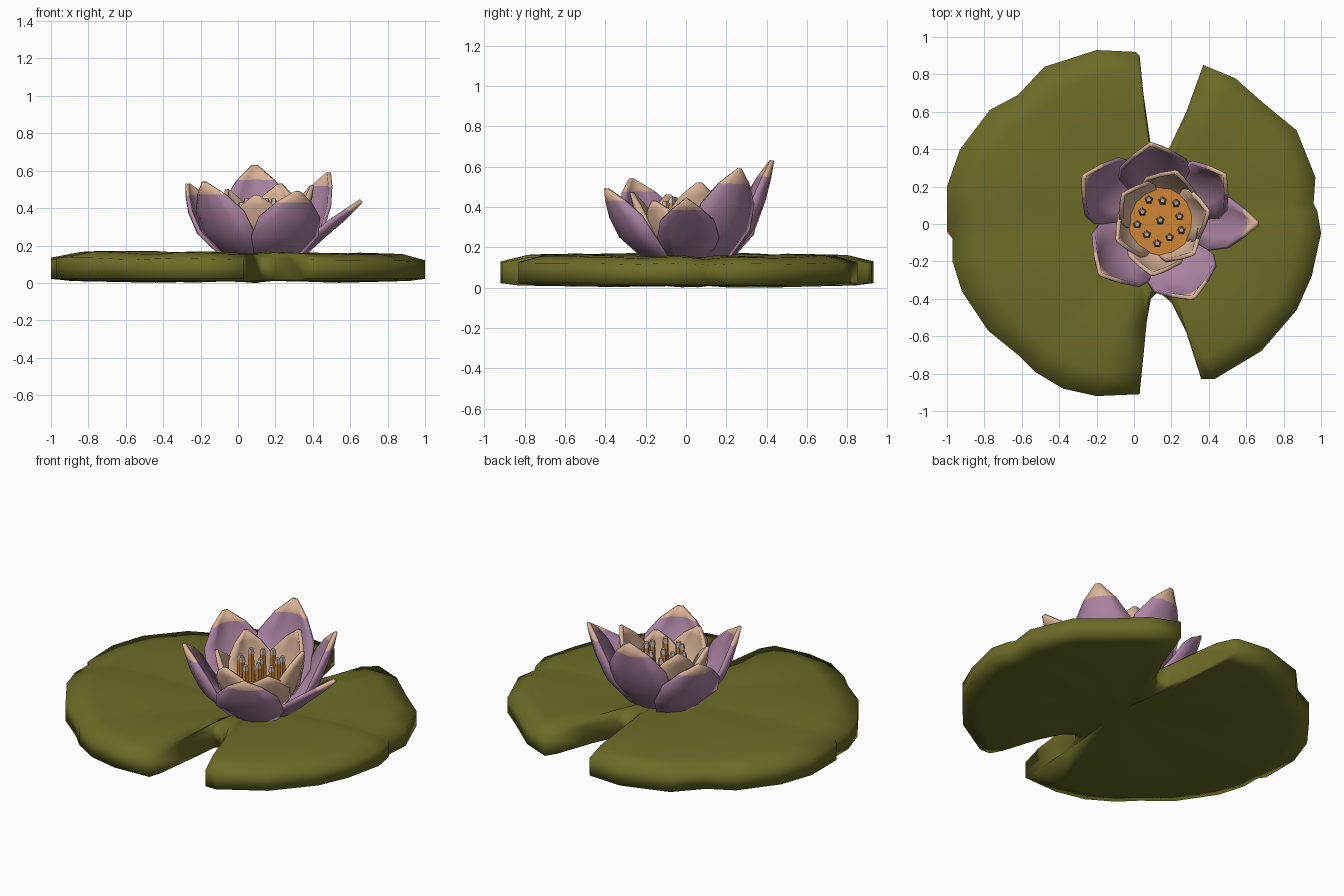
import bpy, bmesh, math
from mathutils import Vector

if "Cube" in bpy.data.objects:
    bpy.data.objects.remove(bpy.data.objects["Cube"])

def mat(name, rgb):
    m = bpy.data.materials.new(name)
    m.diffuse_color = (*rgb, 1)
    m.use_nodes = True
    m.node_tree.nodes["Principled BSDF"].inputs["Base Color"].default_value = m.diffuse_color
    return m

GREEN = mat("olive_green", (0.15, 0.15, 0.02))
PURPLE = mat("mauve", (0.41, 0.23, 0.36))
BEIGE = mat("pale_peach", (0.70, 0.45, 0.31))
ORANGE = mat("orange", (0.62, 0.24, 0.035))
PALE = mat("pale_grey", (0.52, 0.44, 0.38))

def finish(bm, name, mats, angle=None):
    bmesh.ops.recalc_face_normals(bm, faces=bm.faces)
    for f in bm.faces:
        f.smooth = True
    me = bpy.data.meshes.new(name)
    bm.to_mesh(me)
    bm.free()
    for m in mats:
        me.materials.append(m)
    if angle:
        me.set_sharp_from_angle(angle=math.radians(angle))
    ob = bpy.data.objects.new(name, me)
    bpy.context.collection.objects.link(ob)
    return ob

# Lily pad: outline with two notches, lofted from the hub to the rim and under
HUB = Vector((0.12, 0))
outline = [(0.03, 0.90), (0.01, 0.92), (-0.2, 0.93), (-0.48, 0.84), (-0.62, 0.69), (-0.77, 0.61),
           (-0.93, 0.40), (-1.0, 0.20), (-1.0, -0.04), (-0.97, -0.08), (-0.97, -0.20),
           (-0.92, -0.36), (-0.78, -0.57), (-0.62, -0.70), (-0.53, -0.79),
           (-0.38, -0.88), (-0.2, -0.92), (0.03, -0.91), (0.05, -0.62),
           (0.09, -0.40), (0.13, -0.36), (0.20, -0.42), (0.28, -0.58), (0.36, -0.83),
           (0.43, -0.83), (0.68, -0.68), (0.87, -0.46), (0.95, -0.28), (1.0, -0.05),
           (0.98, 0.07), (0.96, 0.11), (0.97, 0.25), (0.87, 0.50), (0.70, 0.64), (0.54, 0.78),
           (0.37, 0.85), (0.28, 0.60), (0.19, 0.41), (0.13, 0.36), (0.09, 0.42), (0.05, 0.70)]
folds = [-100, -60, -22, 8, 38, 95, 140, 181, 228, 260]   # radial creases, degrees

def fold(p):
    a = math.degrees(math.atan2(p.y, p.x))
    if a < -100:
        a += 360
    for lo, hi in zip(folds, folds[1:]):
        if lo <= a < hi:
            return math.sin(math.pi * (a - lo) / (hi - lo))
    return 0.5

# (share of the radius, height, crease height)
rings = [(0.3, 0.145, 0.006), (0.6, 0.153, 0.015), (0.86, 0.145, 0.018), (1.0, 0.118, 0.012),
         (1.0, 0.022, 0), (0.9, 0.010, 0), (0.5, 0.0, 0.012)]
bm = bmesh.new()
loops = []
for k, z, amp in rings:
    loop = []
    for q in outline:
        d = Vector(q) - HUB
        p = HUB + d * k
        loop.append(bm.verts.new((p.x, p.y, z + amp * fold(d) - 0.008 * p.x * (z > 0.1))))
    loops.append(loop)
n = len(outline)
for a, b in zip(loops, loops[1:]):
    for i in range(n):
        bm.faces.new((a[i], a[(i + 1) % n], b[(i + 1) % n], b[i]))
for loop, z in ((loops[0], 0.14), (loops[-1], 0.015)):
    c = bm.verts.new((HUB.x, HUB.y, z))
    for i in range(n):
        bm.faces.new((c, loop[i], loop[(i + 1) % n]))
finish(bm, "lily_pad", [GREEN])

# Petals: cupped leaf shapes given by direction, tip radius, tip height and half width
CX, CY = 0.14, 0.02
CUP = [(0.25, 0, 0.35), (0.52, 0.07, 0.7), (0.78, 0.35, 1), (0.90, 0.62, 0.92),
       (0.965, 0.84, 0.52), (1, 1, 0.05)]
FLAT = [(0.25, 0, 0.35), (0.42, 0.1, 0.7), (0.62, 0.4, 1), (0.80, 0.66, 0.88),
        (0.91, 0.84, 0.48), (1, 1, 0.05)]

def petal(name, deg, R, top, w, base=0.13, shape=CUP, mats=(PURPLE, BEIGE), cup=0.4):
    a = math.radians(deg)
    out, side = Vector((math.cos(a), math.sin(a), 0)), Vector((-math.sin(a), math.cos(a), 0))
    bm = bmesh.new()
    rows = []
    for r, z, wf in shape:
        row = []
        for s in (-1, -0.55, 0, 0.55, 1):
            p = Vector((CX, CY, base + z * (top - base)))
            p += out * (R * r - cup * w * wf * s * s) + side * (w * wf * s)
            row.append(bm.verts.new(p))
        rows.append(row)
    for j in range(len(rows) - 1):
        for i in range(4):
            f = bm.faces.new((rows[j][i], rows[j][i + 1], rows[j + 1][i + 1], rows[j + 1][i]))
            f.material_index = 1 if j == len(rows) - 2 else 0   # pale tip
    ob = finish(bm, name, mats)
    m = ob.modifiers.new("thickness", 'SOLIDIFY')
    m.thickness = 0.022
    m.offset = 0
    return ob

outer = [(150, 0.47, 0.53, 0.19, CUP), (97, 0.41, 0.63, 0.19, CUP), (35, 0.42, 0.59, 0.17, CUP),
         (-2, 0.52, 0.44, 0.15, FLAT), (-67, 0.45, 0.49, 0.19, CUP), (-138, 0.43, 0.54, 0.20, CUP)]
for i, (deg, R, top, w, shape) in enumerate(outer):
    petal(f"outer_petal_{i + 1}", deg, R, top, w, shape=shape)

inner = [(72, 0.27, 0.53, 0.15), (10, 0.26, 0.52, 0.15), (-45, 0.25, 0.43, 0.14),
         (-98, 0.29, 0.47, 0.15), (-155, 0.25, 0.46, 0.14), (145, 0.24, 0.50, 0.14)]
for i, (deg, R, top, w) in enumerate(inner):
    petal(f"inner_petal_{i + 1}", deg, R, top, w, base=0.15, mats=(BEIGE, BEIGE))

# Flower heart: orange cup floor
def cone(bm, r1, r2, z0, z1, x, y, seg, index=0):
    v = bmesh.ops.create_cone(bm, cap_ends=True, segments=seg, radius1=r1, radius2=r2,
                              depth=z1 - z0)["verts"]
    bmesh.ops.translate(bm, verts=v, vec=(x, y, (z0 + z1) / 2))
    for f in {f for q in v for f in q.link_faces}:
        f.material_index = index

bm = bmesh.new()
cone(bm, 0.10, 0.19, 0.13, 0.25, CX, CY, 12)
finish(bm, "flower_heart", [ORANGE], 30)

# Stamens: a ring plus one in the middle, each with a pale tip
bm = bmesh.new()
spots = [(0, 0, 0.40)]
for i in range(10):
    t = math.tau * (i + 0.3) / 10
    r = 0.125 if i % 2 else 0.105
    spots.append((r * math.cos(t), r * math.sin(t), 0.40 if i % 2 else 0.42))
for x, y, z in spots:
    cone(bm, 0.024, 0.016, 0.24, z, CX + x, CY + y, 5)
    cone(bm, 0.020, 0.013, z, z + 0.03, CX + x, CY + y, 5, 1)
finish(bm, "stamens", [ORANGE, PALE], 30)
